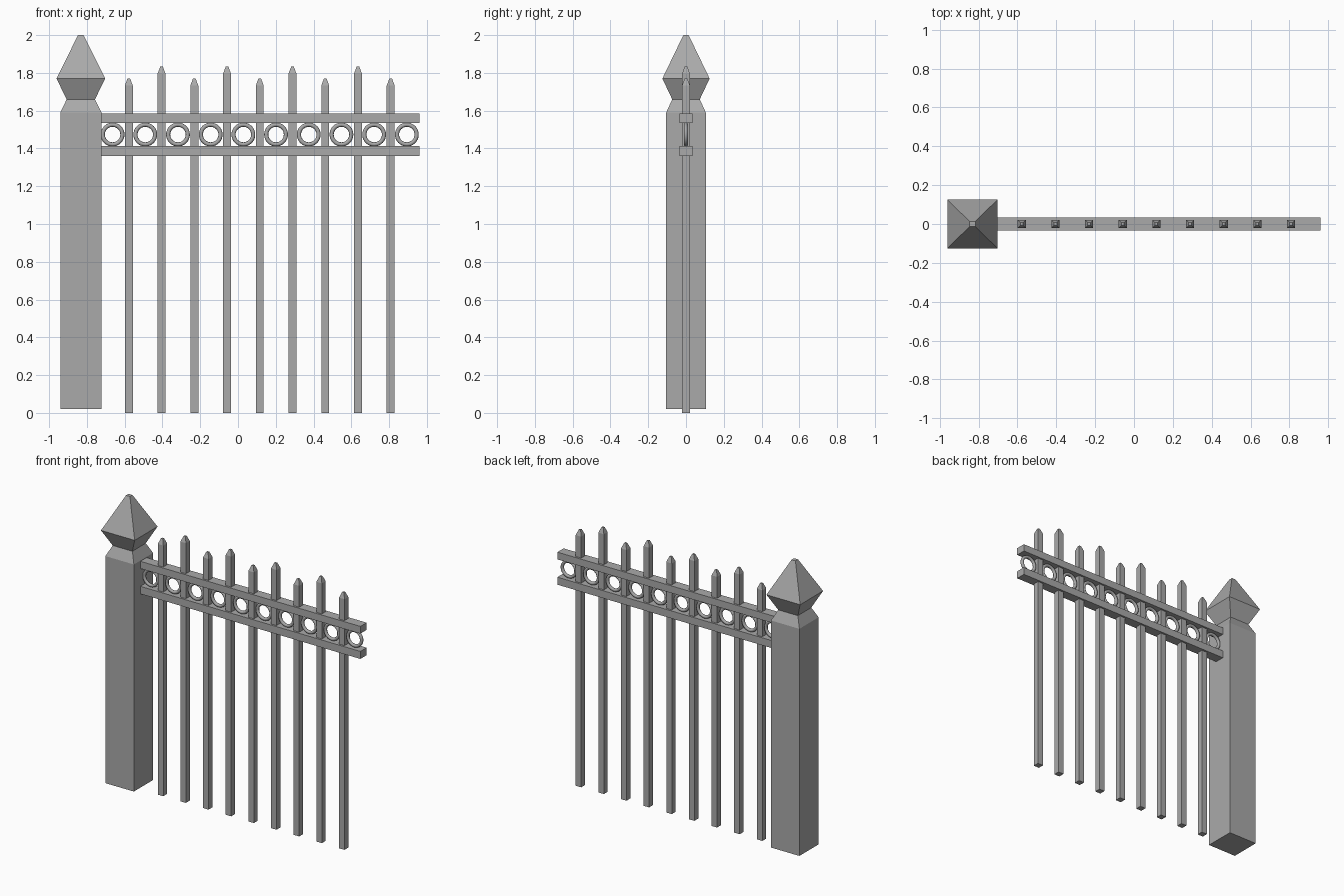
import bpy, bmesh, math
from mathutils import Matrix

if "Cube" in bpy.data.objects:
    bpy.data.objects.remove(bpy.data.objects["Cube"])

grey = bpy.data.materials.new("iron grey")
grey.diffuse_color = (0.4, 0.4, 0.4, 1)
grey.use_nodes = True
grey.node_tree.nodes["Principled BSDF"].inputs["Base Color"].default_value = grey.diffuse_color


def finish(name, bm):
    bmesh.ops.recalc_face_normals(bm, faces=bm.faces)
    mesh = bpy.data.meshes.new(name)
    bm.to_mesh(mesh)
    bm.free()
    mesh.materials.append(grey)
    obj = bpy.data.objects.new(name, mesh)
    bpy.context.collection.objects.link(obj)
    return obj


def square_loft(name, x, levels):
    """Stack square sections (half x, half y, z) into one closed solid."""
    bm = bmesh.new()
    rings = [[bm.verts.new((x + sx * hx, sy * hy, z))
              for sx, sy in ((-1, -1), (1, -1), (1, 1), (-1, 1))]
             for hx, hy, z in levels]
    for a, b in zip(rings, rings[1:]):
        for i in range(4):
            j = (i + 1) % 4
            bm.faces.new((a[i], a[j], b[j], b[i]))
    bm.faces.new(rings[0][::-1])
    bm.faces.new(rings[-1])
    return finish(name, bm)


def box(name, x0, x1, half_y, z0, z1):
    hx = (x1 - x0) / 2
    return square_loft(name, (x0 + x1) / 2, [(hx, half_y, z0), (hx, half_y, z1)])


# Post with its narrowed neck and pointed cap
square_loft("post", -0.832, [
    (0.109, 0.105, 0.02), (0.109, 0.105, 1.59), (0.075, 0.073, 1.66),
    (0.129, 0.125, 1.77), (0.015, 0.014, 2.0)])

# Two horizontal rails
box("lower_rail", -0.725, 0.96, 0.034, 1.36, 1.412)
box("upper_rail", -0.725, 0.96, 0.034, 1.535, 1.585)

# Pickets, alternating short and tall
for i in range(9):
    top = 1.833 if i % 2 else 1.77
    square_loft("picket_%d" % (i + 1), -0.578 + i * 0.1733, [
        (0.021, 0.021, 0), (0.021, 0.021, top - 0.037), (0.007, 0.007, top)])

# Rings between the rails
for i in range(10):
    bpy.ops.mesh.primitive_torus_add(
        major_radius=0.052, minor_radius=0.011, major_segments=32, minor_segments=10,
        location=(-0.664 + i * 0.1731, 0, 1.4735), rotation=(math.pi / 2, 0, 0))
    ring = bpy.context.object
    ring.name = "ring_%d" % (i + 1)
    ring.data.materials.append(grey)
    bpy.ops.object.shade_smooth()
